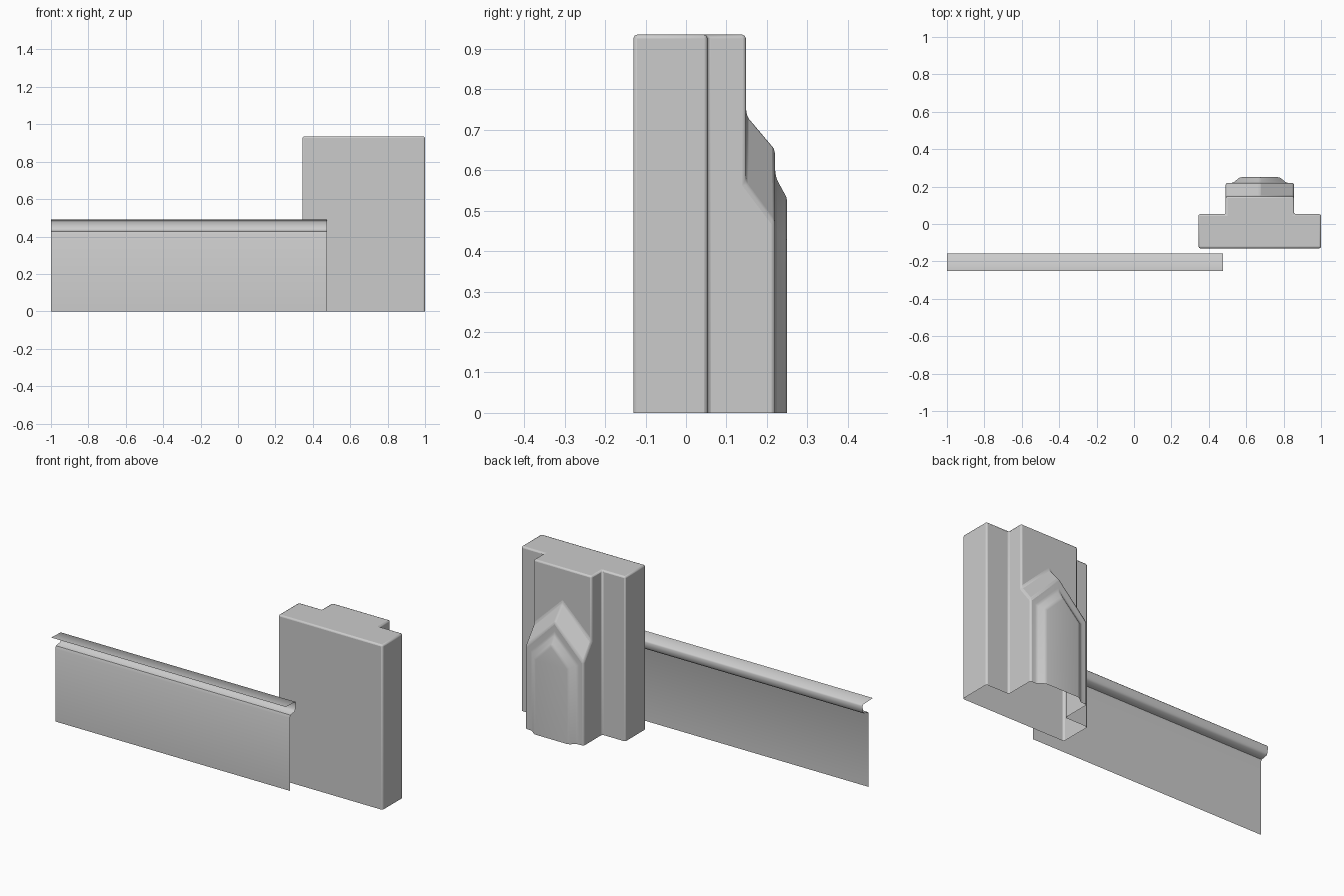
import bpy, bmesh

if "Cube" in bpy.data.objects:
    bpy.data.objects.remove(bpy.data.objects["Cube"])

CX = 0.6725   # centre line of the pillar
TOP = 0.935


def finish(name, bm, smooth_angle, bevel=0.0):
    bmesh.ops.remove_doubles(bm, verts=bm.verts, dist=0.0005)
    bmesh.ops.recalc_face_normals(bm, faces=bm.faces)
    me = bpy.data.meshes.new(name)
    bm.to_mesh(me)
    bm.free()
    ob = bpy.data.objects.new(name, me)
    bpy.context.collection.objects.link(ob)
    if bevel:
        mod = ob.modifiers.new("soft_edges", 'BEVEL')
        mod.width = bevel
        mod.segments = 2
        mod.limit_method = 'ANGLE'
        mod.angle_limit = 0.6
    bpy.ops.object.select_all(action='DESELECT')
    ob.select_set(True)
    bpy.context.view_layer.objects.active = ob
    bpy.ops.object.shade_smooth_by_angle(angle=smooth_angle)
    return ob


def face(bm, pts):
    return bm.faces.new([bm.verts.new(p) for p in pts])


def strip(bm, a, b):
    for i in range(len(a) - 1):
        face(bm, [a[i], a[i + 1], b[i + 1], b[i]])


def gable(w, y, eave, ridge):
    """Open-bottomed house outline standing on the ground."""
    return [(CX - w, y, 0), (CX - w, y, eave), (CX, y, ridge),
            (CX + w, y, eave), (CX + w, y, 0)]


# Pillar: hollow shell, open underneath
bm = bmesh.new()
W = 0.1825
x0, x1, yf, yb, ym = 0.345, 1.0, -0.13, 0.053, 0.148
path = [(CX - W, yb), (x0, yb), (x0, yf), (x1, yf), (x1, yb), (CX + W, yb)]
strip(bm, [(x, y, 0) for x, y in path], [(x, y, TOP) for x, y in path])

# Buttress tiers on the back, each a gabled outline
tiers = [gable(W, ym, 0.565, 0.74), gable(W, 0.22, 0.47, 0.655),
         gable(0.143, 0.22, 0.447, 0.59), gable(0.107, 0.25, 0.428, 0.535)]
for a, b in zip(tiers, tiers[1:]):
    strip(bm, a, b)
face(bm, tiers[-1])

# Upper back face and sides joining the buttress to the pillar
g = tiers[0]
face(bm, [g[1], g[2], g[3], (CX + W, ym, TOP), (CX - W, ym, TOP)])
for x in (CX - W, CX + W):
    face(bm, [(x, yb, 0), (x, ym, 0), (x, ym, 0.565), (x, ym, TOP), (x, yb, TOP)])

# T-shaped top
face(bm, [(x, y, TOP) for x, y in path] + [(CX + W, ym, TOP), (CX - W, ym, TOP)])
finish("pillar", bm, 0.7, 0.009)

# Wall panel: thin sheet with a recessed moulding and a top flange
bm = bmesh.new()
profile = [(-0.213, 0), (-0.213, 0.412), (-0.207, 0.428), (-0.17, 0.434),
           (-0.163, 0.445), (-0.157, 0.478), (-0.163, 0.487), (-0.25, 0.491)]
strip(bm, [(-1, y, z) for y, z in profile], [(0.475, y, z) for y, z in profile])
finish("wall_panel", bm, 1.0)
